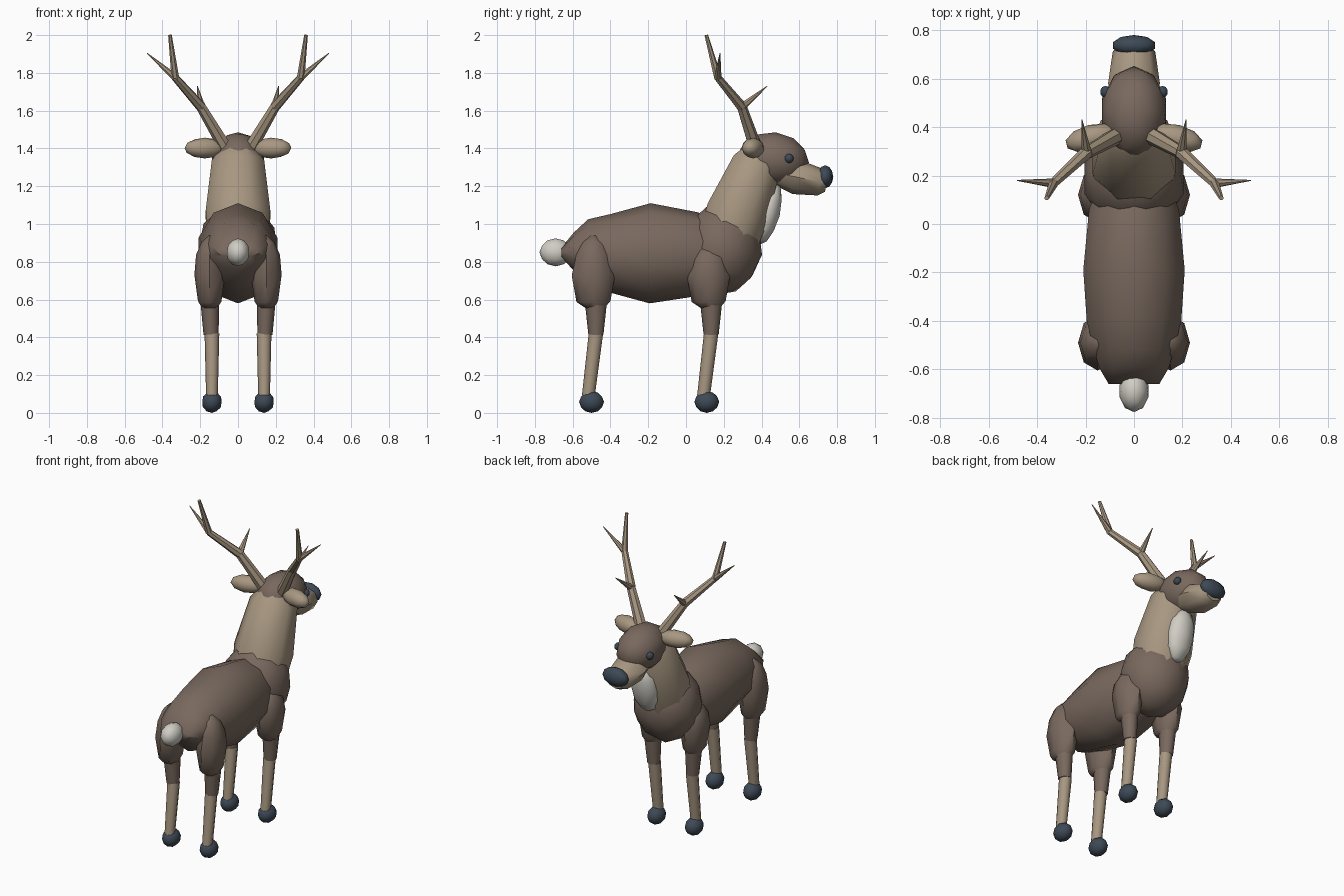
import bpy, bmesh, math
from mathutils import Vector, Matrix, Euler

cube = bpy.data.objects.get("Cube")
if cube:
    bpy.data.objects.remove(cube)


def material(name, rgb):
    m = bpy.data.materials.new(name)
    m.use_nodes = True
    m.diffuse_color = (*rgb, 1)
    m.node_tree.nodes["Principled BSDF"].inputs["Base Color"].default_value = (*rgb, 1)
    return m


BROWN = material("brown fur", (.19, .14, .112))
TAN = material("tan fur", (.39, .31, .22))
DARK = material("dark slate", (.047, .067, .092))
WHITE = material("pale fur", (.63, .61, .55))


def finish(bm, name, mat):
    """Turn a bmesh into a smooth shaded object."""
    bmesh.ops.recalc_face_normals(bm, faces=bm.faces)
    me = bpy.data.meshes.new(name)
    bm.to_mesh(me)
    bm.free()
    me.materials.append(mat)
    ob = bpy.data.objects.new(name, me)
    bpy.context.collection.objects.link(ob)
    bpy.ops.object.select_all(action='DESELECT')
    ob.select_set(True)
    bpy.context.view_layer.objects.active = ob
    bpy.ops.object.shade_smooth_by_angle(angle=math.radians(50))


def blob(name, mat, center, radii, rot=(0, 0, 0)):
    """Low-poly ellipsoid."""
    bm = bmesh.new()
    bmesh.ops.create_icosphere(bm, subdivisions=2, radius=1)
    bm.transform(Matrix.LocRotScale(Vector(center), Euler(rot), Vector(radii)))
    finish(bm, name, mat)


def loft(name, mat, rings, sides=8, phase=math.pi / 2):
    """Closed skin over elliptical rings given as (x, y, z, side radius, other radius)."""
    bm = bmesh.new()
    d = (Vector(rings[-1][:3]) - Vector(rings[0][:3])).normalized()
    u = Vector((1, 0, 0))
    u = (u - d * u.dot(d)).normalized()
    v = d.cross(u)
    loops = []
    for x, y, z, a, b in rings:
        loop = []
        for i in range(sides):
            t = phase + math.tau * i / sides
            loop.append(bm.verts.new(Vector((x, y, z)) + u * a * math.cos(t) + v * b * math.sin(t)))
        loops.append(loop)
    for p, q in zip(loops, loops[1:]):
        for i in range(sides):
            j = (i + 1) % sides
            bm.faces.new((p[i], p[j], q[j], q[i]))
    bm.faces.new(loops[0])
    bm.faces.new(loops[-1])
    finish(bm, name, mat)


# Trunk
loft("body", BROWN, [(0, -.66, .85, .11, .025), (0, -.595, .855, .15, .1),
                     (0, -.52, .85, .175, .175), (0, -.4, .845, .205, .208),
                     (0, -.19, .845, .22, .265), (0, .06, .84, .195, .222),
                     (0, .25, .84, .12, .15)], sides=10)
blob("chest", BROWN, (0, .19, .87), (.215, .215, .25), (-.15, 0, 0))
blob("tail", WHITE, (0, -.69, .85), (.062, .086, .074))

# Neck and throat
loft("neck", TAN, [(0, .23, .93, .17, .17), (0, .27, 1.05, .185, .18),
                   (0, .375, 1.32, .15, .14), (0, .4, 1.39, .1, .09)], phase=math.pi / 8)
blob("throat", WHITE, (0, .432, 1.06), (.09, .066, .175), (-.25, 0, 0))

# Head
blob("head", BROWN, (0, .46, 1.343), (.138, .192, .143), (-.1, 0, 0))
loft("muzzle", TAN, [(0, .47, 1.27, .08, .06), (0, .58, 1.25, .107, .093),
                     (0, .71, 1.222, .088, .072), (0, .745, 1.22, .06, .05)])
blob("nose", DARK, (0, .737, 1.25), (.092, .043, .061))


def leg(side, prefix, y, top):
    """One leg; top is the height where the upper muscle ends."""
    x = side * .15
    mid = (top + .73) / 2
    loft(prefix + "_thigh", BROWN, [(x, y + .01, .555, .04, .05), (x, y, .59, .062, .09),
                                    (x, y, .73, .081, .115), (x, y, mid, .072, .092),
                                    (x * .97, y, top - .04, .05, .065),
                                    (x * .95, y, top, .012, .015)])
    loft(prefix + "_knee", BROWN, [(x * .95, y + .013, .415, .04, .04),
                                   (x, y + .013, .6, .05, .06)])
    loft(prefix + "_shin", TAN, [(x * .92, y - .027, .09, .031, .034),
                                 (x * .92, y + .013, .42, .039, .038)])
    blob(prefix + "_hoof", DARK, (x * .92, y - .01, .058), (.054, .066, .058))


# Paired parts
for s, label in ((1, "left"), (-1, "right")):
    leg(s, label + "_rear", -.49, .94)
    leg(s, label + "_front", .12, .9)
    blob(label + "_eye", DARK, (s * .117, .545, 1.347), (.023, .025, .025))
    blob(label + "_ear", TAN, (s * .175, .355, 1.402), (.112, .055, .055), (0, 0, -s * .25))

    # Antler: a bent beam in three lengths, with two tines
    root, bend, fork, tip = ((s * .07, .365, 1.41), (s * .195, .295, 1.62),
                             (s * .332, .168, 1.775), (s * .36, .107, 2.0))
    lower_tine, upper_tine = (s * .215, .43, 1.73), (s * .482, .18, 1.905)
    for part, start, end, r0, r1 in (("lower_beam", root, bend, .036, .027),
                                     ("middle_beam", bend, fork, .028, .02),
                                     ("upper_beam", fork, tip, .021, .01),
                                     ("lower_tine", bend, lower_tine, .022, .002),
                                     ("upper_tine", fork, upper_tine, .02, .002)):
        loft(f"{label}_antler_{part}", TAN, [(*start, r0, r0), (*end, r1, r1)], sides=7)
